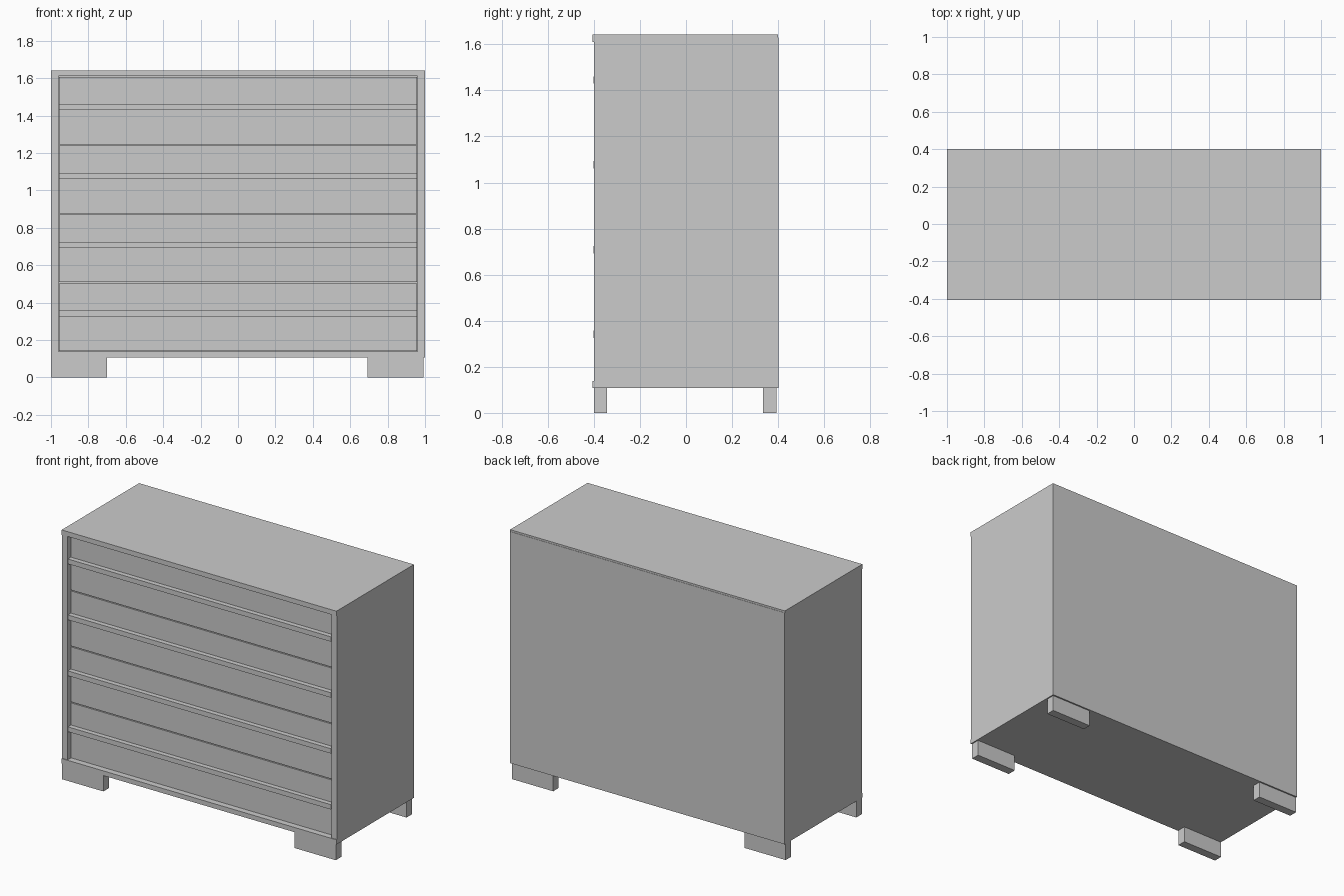
import bpy

cube = bpy.data.objects.get("Cube")
if cube:
    bpy.data.objects.remove(cube, do_unlink=True)

grey = bpy.data.materials.new("grey")
grey.use_nodes = True
colour = (0.6, 0.6, 0.6, 1)
grey.diffuse_color = colour
grey.node_tree.nodes["Principled BSDF"].inputs["Base Color"].default_value = colour


def box(name, x, y, z):
    """Add a box spanning the given (low, high) ranges."""
    spans = (x, y, z)
    bpy.ops.mesh.primitive_cube_add(size=1, location=[(a + b) / 2 for a, b in spans])
    part = bpy.context.object
    part.name = name
    part.scale = [b - a for a, b in spans]
    bpy.ops.object.transform_apply(location=False, rotation=False, scale=True)
    part.data.materials.append(grey)
    return part


BASE_LOW, BASE_TOP, CASE_TOP, TOP = 0.107, 0.138, 1.61, 1.642
FRONT, BACK, INNER = -0.4, 0.395, 0.96

# Case panels
box("top_panel", (-1, 1), (-0.405, 0.4), (CASE_TOP, TOP))
box("base_panel", (-1, 1), (-0.405, BACK), (BASE_LOW, BASE_TOP))
box("back_panel", (-1, 1), (BACK, 0.402), (BASE_LOW, CASE_TOP + 0.02))
for side, s in (("left", 1), ("right", -1)):
    box(side + "_side_panel", sorted((s * INNER, s)), (FRONT, BACK), (BASE_TOP, CASE_TOP))

# Drawers, each with a full-width handle rail
step = (CASE_TOP - BASE_TOP) / 4
for i in range(4):
    low = BASE_TOP + i * step
    mid = low + step / 2
    box(f"drawer_{i + 1}", (-0.957, 0.957), (-0.37, 0.37), (low + 0.003, low + step - 0.003))
    box(f"drawer_handle_{i + 1}", (-0.957, 0.957), (-0.402, -0.37), (mid + 0.003, mid + 0.035))

# Feet
for side, x in (("left", (0.692, 0.992)), ("right", (-1, -0.7))):
    box("front_" + side + "_foot", x, (-0.4, -0.342), (0, BASE_LOW))
    box("back_" + side + "_foot", x, (0.335, 0.392), (0, BASE_LOW))
